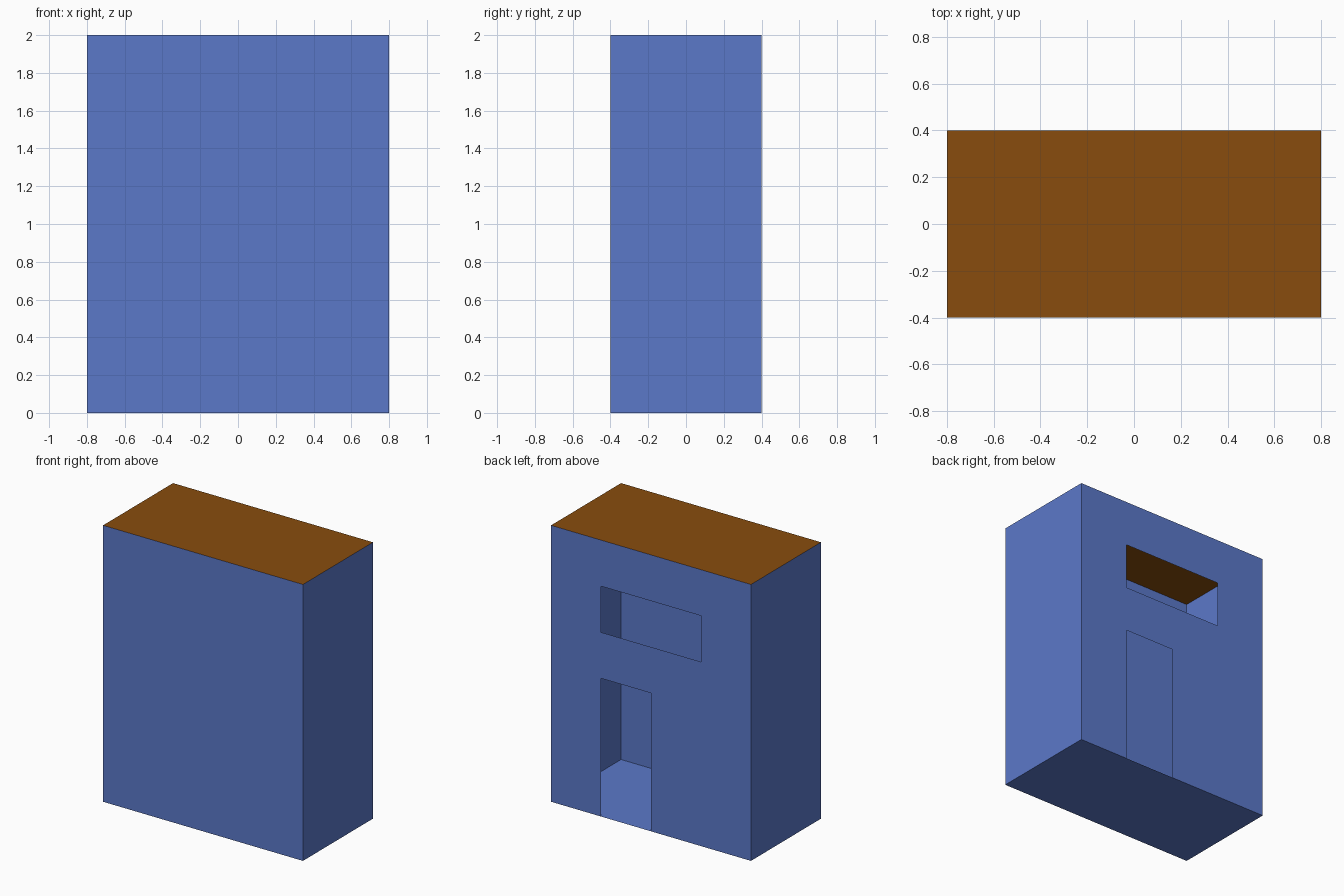
import bpy, bmesh

if "Cube" in bpy.data.objects:
    bpy.data.objects.remove(bpy.data.objects["Cube"])

W, D, H = 0.8, 0.4, 2.0  # half width, half depth, height


def material(name, rgb):
    m = bpy.data.materials.new(name)
    m.diffuse_color = (*rgb, 1)
    m.use_nodes = True
    m.node_tree.nodes["Principled BSDF"].inputs["Base Color"].default_value = m.diffuse_color
    return m


blue = material("blue_paint", (0.105, 0.19, 0.584))
brown = material("brown_roof", (0.25, 0.073, 0.004))


def sheet(name, quads, mat):
    """Zero-thickness panels, shared corners welded."""
    bm = bmesh.new()
    for q in quads:
        bm.faces.new([bm.verts.new(p) for p in q])
    bmesh.ops.remove_doubles(bm, verts=bm.verts, dist=1e-5)
    me = bpy.data.meshes.new(name)
    bm.to_mesh(me)
    bm.free()
    me.materials.append(mat)
    ob = bpy.data.objects.new(name, me)
    bpy.context.collection.objects.link(ob)
    return ob


# Floor and roof
base = [(-W, -D), (W, -D), (W, D), (-W, D)]
sheet("floor", [[(x, y, 0) for x, y in reversed(base)]], blue)
sheet("roof", [[(x, y, H) for x, y in base]], brown)

# Front and side walls: plain panels (the hollow inside shows through the back)
plain = []
for i in (3, 0, 1):
    (x0, y0), (x1, y1) = base[i], base[(i + 1) % 4]
    plain.append([(x0, y0, 0), (x1, y1, 0), (x1, y1, H), (x0, y0, H)])
sheet("front_and_side_walls", plain, blue)

# Back wall: grid of panels with a door opening and a window opening left out
xs = [-0.8, -0.4, 0, 0.4, 0.8]
zs = [0, 1, 4 / 3, 5 / 3, 2]
door = {(2, 0)}
window = {(1, 2), (2, 2)}
panels = []
for i in range(4):
    for k in range(4):
        if (i, k) not in door | window:
            a, b, c, d = xs[i], xs[i + 1], zs[k], zs[k + 1]
            panels.append([(b, D, c), (a, D, c), (a, D, d), (b, D, d)])
sheet("back_wall", panels, blue)
